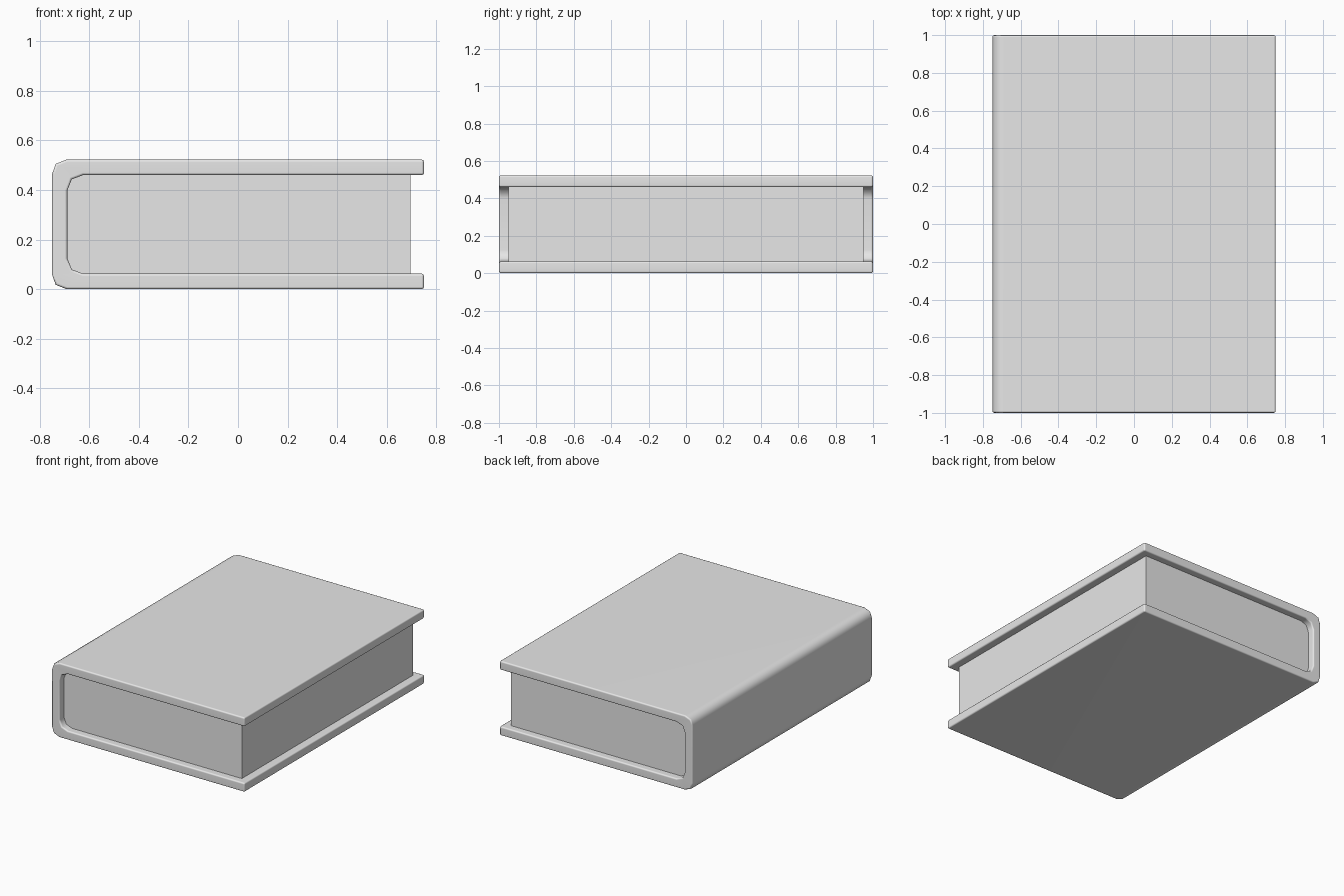
import bpy
import bmesh
import math

# Remove the default cube
cube = bpy.data.objects.get("Cube")
if cube:
    bpy.data.objects.remove(cube, do_unlink=True)

HEIGHT = 0.523
THICK = 0.063
HALF_WIDTH = 0.75
HALF_LENGTH = 1.0

grey = bpy.data.materials.new("plain grey")
grey.use_nodes = True
grey.diffuse_color = (0.8, 0.8, 0.8, 1)
grey.node_tree.nodes["Principled BSDF"].inputs["Base Color"].default_value = (0.8, 0.8, 0.8, 1)


def extrude_profile(name, points, half_length, bevel=0):
    """Extrude an x-z outline along y, rounding its right-angled edges."""
    bm = bmesh.new()
    face = bm.faces.new([bm.verts.new((x, -half_length, z)) for x, z in points])
    result = bmesh.ops.extrude_face_region(bm, geom=[face])
    moved = [v for v in result["geom"] if isinstance(v, bmesh.types.BMVert)]
    bmesh.ops.translate(bm, verts=moved, vec=(0, 2 * half_length, 0))
    bmesh.ops.recalc_face_normals(bm, faces=bm.faces)
    if bevel:
        edges = [e for e in bm.edges if e.calc_face_angle() > math.radians(60)]
        bmesh.ops.bevel(bm, geom=edges, offset=bevel, segments=2, profile=0.5,
                        affect="EDGES", clamp_overlap=True)
    mesh = bpy.data.meshes.new(name)
    bm.to_mesh(mesh)
    bm.free()
    mesh.materials.append(grey)
    obj = bpy.data.objects.new(name, mesh)
    bpy.context.collection.objects.link(obj)
    return obj


# Cover: lower half of the outline, mirrored for the upper half
outer = [(HALF_WIDTH, 0), (-0.69, 0), (-0.735, 0.018), (-HALF_WIDTH, 0.06)]
inner = [(-0.688, 0.125), (-0.67, 0.08), (-0.625, THICK), (HALF_WIDTH, THICK)]


def flip(points):
    return [(x, HEIGHT - z) for x, z in reversed(points)]


cover = extrude_profile("book_cover", outer + flip(outer) + flip(inner) + inner,
                        HALF_LENGTH, bevel=0.01)
bpy.ops.object.select_all(action="DESELECT")
cover.select_set(True)
bpy.context.view_layer.objects.active = cover
bpy.ops.object.shade_smooth_by_angle(angle=math.radians(55))
weighted = cover.modifiers.new("weighted_normals", "WEIGHTED_NORMAL")
weighted.keep_sharp = True

# Page block, tucked slightly into the cover
low, high = THICK - 0.01, HEIGHT - THICK + 0.01
extrude_profile("page_block", [(0.695, low), (-0.7, low), (-0.7, high), (0.695, high)], 0.95)
